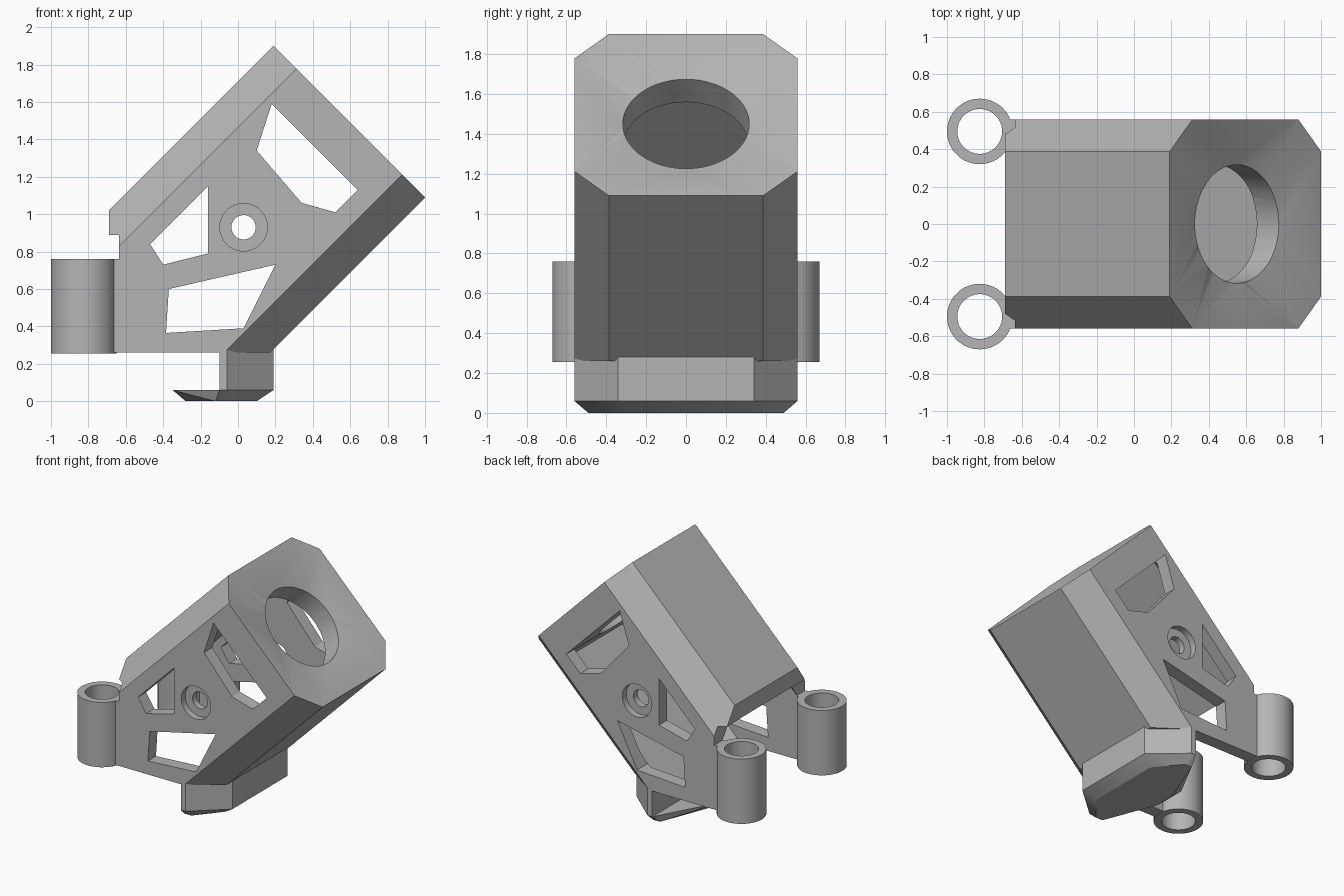
import bpy, bmesh, math
from mathutils import Matrix, Vector

if "Cube" in bpy.data.objects:
    bpy.data.objects.remove(bpy.data.objects["Cube"])

grey = bpy.data.materials.new("plain grey")
grey.use_nodes = True
GREY = (0.46, 0.46, 0.46, 1)
grey.diffuse_color = GREY
grey.node_tree.nodes["Principled BSDF"].inputs["Base Color"].default_value = GREY

# Tilted frame: local x runs along the housing, local z across it
TILT = Matrix.Rotation(math.radians(-45), 4, 'Y')
MID = 0.636      # housing axis height in the tilted frame
FRONT = 1.478    # front rim along the housing axis
HOLE = 0.317


def hull(name, points, matrix=Matrix()):
    """Convex solid around the points."""
    bm = bmesh.new()
    for p in points:
        bm.verts.new(matrix @ Vector(p))
    res = bmesh.ops.convex_hull(bm, input=bm.verts)
    spare = [g for g in res["geom_interior"] if isinstance(g, bmesh.types.BMVert)]
    bmesh.ops.delete(bm, geom=spare, context='VERTS')
    bmesh.ops.dissolve_limit(bm, angle_limit=0.005, verts=bm.verts, edges=bm.edges)
    return finish(name, bm)


def side_prism(name, profile, y0=-1.0, y1=1.0):
    """Extrude an (x, z) outline along y."""
    bm = bmesh.new()
    face = bm.faces.new([bm.verts.new((x, y0, z)) for x, z in profile])
    new = bmesh.ops.extrude_face_region(bm, geom=[face])["geom"]
    moved = [g for g in new if isinstance(g, bmesh.types.BMVert)]
    bmesh.ops.translate(bm, verts=moved, vec=(0, y1 - y0, 0))
    return finish(name, bm)


def finish(name, bm):
    bmesh.ops.recalc_face_normals(bm, faces=bm.faces)
    mesh = bpy.data.meshes.new(name)
    bm.to_mesh(mesh)
    bm.free()
    mesh.materials.append(grey)
    obj = bpy.data.objects.new(name, mesh)
    bpy.context.collection.objects.link(obj)
    return obj


def cylinder(name, r, depth, matrix):
    bm = bmesh.new()
    bmesh.ops.create_cone(bm, cap_ends=True, segments=64, radius1=r, radius2=r,
                          depth=depth, matrix=matrix)
    return finish(name, bm)


def combine(target, other, operation):
    """Apply a boolean and remove the helper."""
    other.hide_render = True
    mod = target.modifiers.new("cut", 'BOOLEAN')
    mod.operation, mod.object, mod.solver = operation, other, 'EXACT'
    bpy.context.view_layer.objects.active = target
    bpy.ops.object.modifier_apply(modifier=mod.name)
    bpy.data.objects.remove(other)


def octagon(u, half_y, half_v, cut):
    """Chamfered rectangle across the housing axis."""
    ring = []
    for sy in (-1, 1):
        for sv in (-1, 1):
            ring.append((u, sy * (half_y - cut), MID + sv * half_v))
            ring.append((u, sy * half_y, MID + sv * (half_v - cut)))
    return ring


def mirrored(plan, z):
    return [(x, s * y, z) for x, y in plan for s in (-1, 1)]


# Housing: chamfered tube, trimmed to its side outline
housing = hull("housing", octagon(-1, 0.56, 0.573, 0.173) + octagon(FRONT, 0.56, 0.573, 0.173), TILT)
trim = side_prism("trim", [(-0.69, 2.2), (1.3, 2.2), (1.3, 0.26), (-0.69, 0.26), (-0.69, 0.76),
                           (-0.635, 0.76), (-0.635, 0.89), (-0.69, 0.89)])
combine(housing, trim, 'INTERSECT')

# Neck between housing and foot
neck_plan = [(0.19, 0.34), (-0.06, 0.56), (-0.1, 0.56)]
neck = hull("neck", mirrored(neck_plan, 0.06) + mirrored(neck_plan, 0.285))
combine(housing, neck, 'UNION')

# Hollow inside, open at the back
cavity = hull("cavity", octagon(-1.5, 0.46, 0.483, 0.135) + octagon(1.248, 0.46, 0.483, 0.135), TILT)
combine(housing, cavity, 'DIFFERENCE')

# Dished front face with the round opening
floor_ring = [(FRONT - 0.064, HOLE * math.cos(a), MID + HOLE * math.sin(a))
              for a in (math.tau * i / 64 for i in range(64))]
rim = [octagon(FRONT + d, 0.559, 0.572, 0.173) for d in (0, 0.2)]
combine(housing, hull("dish", floor_ring + rim[0] + rim[1], TILT), 'DIFFERENCE')
opening = cylinder("opening", HOLE, 0.6,
                   TILT @ Matrix.Translation((FRONT, 0, MID)) @ Matrix.Rotation(math.pi / 2, 4, 'Y'))
combine(housing, opening, 'DIFFERENCE')

# Windows through both side walls
windows = [
    [(0.18, 1.59), (0.64, 1.13), (0.52, 1.01), (0.34, 1.06), (0.10, 1.34)],
    [(-0.16, 1.15), (-0.16, 0.79), (-0.40, 0.73), (-0.47, 0.84)],
    [(0.20, 0.73), (0.03, 0.39), (-0.385, 0.365), (-0.37, 0.60)],
]
for outline in windows:
    combine(housing, side_prism("window", outline), 'DIFFERENCE')

# Screw holes with recessed heads
across = Matrix.Rotation(math.pi / 2, 4, 'X')
combine(housing, cylinder("bore", 0.065, 2, Matrix.Translation((0.03, 0, 0.93)) @ across), 'DIFFERENCE')
for s in (-1, 1):
    head = cylinder("recess", 0.127, 0.1, Matrix.Translation((0.03, s * 0.56, 0.93)) @ across)
    combine(housing, head, 'DIFFERENCE')

# Hinge tubes at the back
for s in (-1, 1):
    tube = cylinder("hinge_tube", 0.175, 0.505, Matrix.Translation((-0.825, s * 0.495, 0.5075)))
    combine(housing, tube, 'UNION')
    bore = cylinder("hinge_bore", 0.12, 1, Matrix.Translation((-0.825, s * 0.495, 0.5075)))
    combine(housing, bore, 'DIFFERENCE')

# Foot with bevelled underside
foot_top = neck_plan + [(-0.35, 0.1)]
foot_base = [(0.10, 0.3), (-0.06, 0.49), (-0.12, 0.49), (-0.28, 0.08)]
foot = hull("foot", mirrored(foot_top, 0.06) + mirrored(foot_base, 0))

for obj in (housing, foot):
    bpy.ops.object.select_all(action='DESELECT')
    obj.select_set(True)
    bpy.context.view_layer.objects.active = obj
    bpy.ops.object.shade_smooth_by_angle(angle=math.radians(30))
